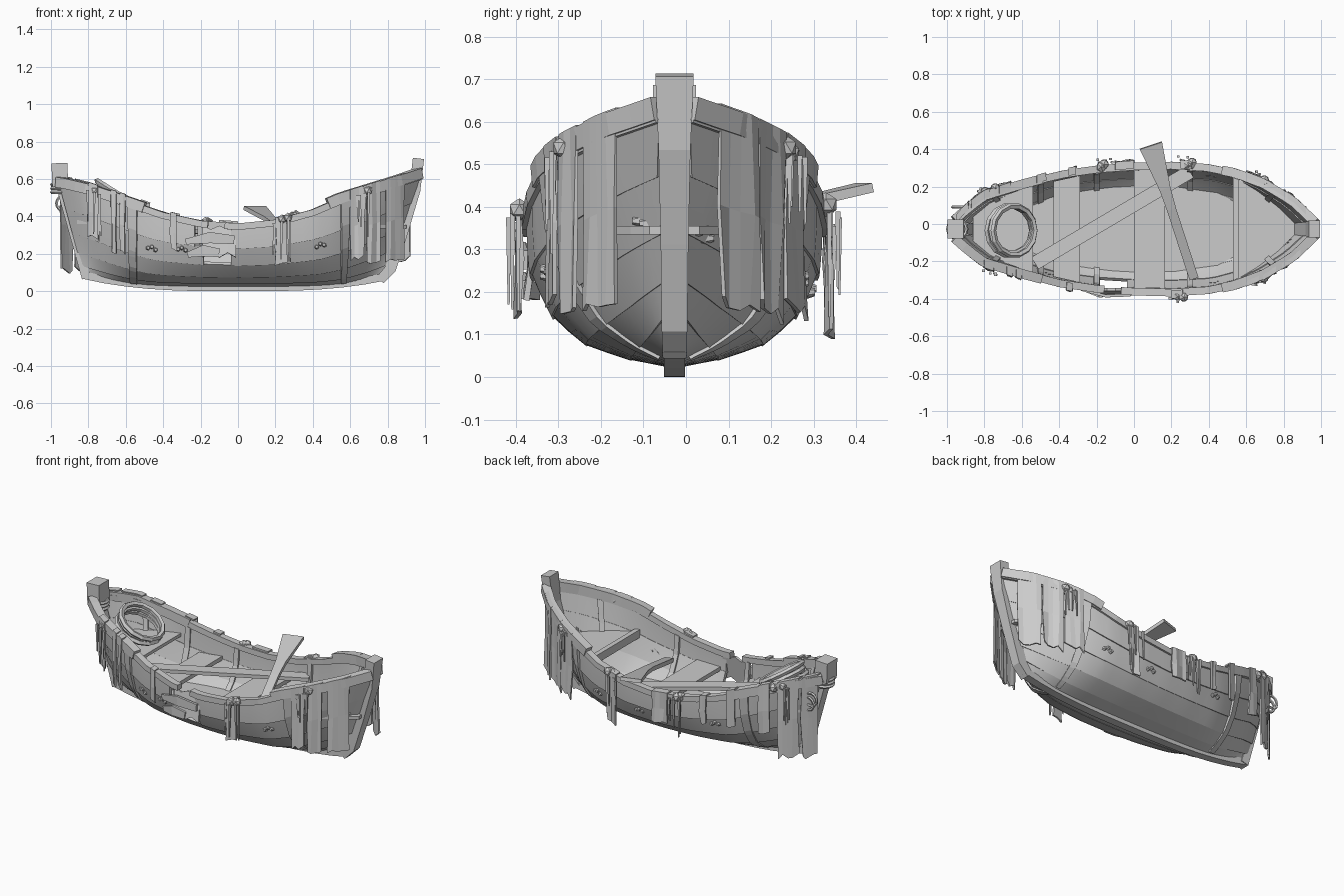
import bpy, math, random
from mathutils import Vector

random.seed(4)
cube = bpy.data.objects.get("Cube")
if cube:
    bpy.data.objects.remove(cube)

wood = bpy.data.materials.new("weathered_grey")
wood.use_nodes = True
GREY = (0.6, 0.6, 0.6, 1)
wood.diffuse_color = GREY
wood.node_tree.nodes["Principled BSDF"].inputs["Base Color"].default_value = GREY
MID = -0.027


def make(name, verts, faces, solid=0.0, smooth=False):
    me = bpy.data.meshes.new(name)
    me.from_pydata([tuple(v) for v in verts], [], faces)
    me.materials.append(wood)
    if smooth:
        me.shade_smooth()
    ob = bpy.data.objects.new(name, me)
    bpy.context.collection.objects.link(ob)
    if solid:
        m = ob.modifiers.new("thickness", "SOLIDIFY")
        m.thickness, m.offset = solid, 0
    if smooth:
        m = ob.modifiers.new("crisp_edges", "EDGE_SPLIT")
        m.split_angle = math.radians(30)
    return ob


def grid(name, rows, solid=0.0, skip=None, smooth=False):
    n = len(rows[0])
    faces = [(r * n + c, r * n + c + 1, (r + 1) * n + c + 1, (r + 1) * n + c)
             for r in range(len(rows) - 1) for c in range(n - 1)
             if not (skip and skip(r, c))]
    return make(name, [p for r in rows for p in r], faces, solid, smooth)


def sweep(name, path, sizes, side=None):
    """Box section along a path; sizes holds one (width, height) or one per point."""
    path = [Vector(p) for p in path]
    if len(sizes) == 1:
        sizes = sizes * len(path)
    verts, faces, n = [], [], len(path)
    for i, p in enumerate(path):
        d = (path[min(i + 1, n - 1)] - path[max(i - 1, 0)]).normalized()
        s = Vector(side).normalized() if side else d.cross(Vector((0, 0, 1))).normalized()
        up = s.cross(d).normalized()
        w, h = sizes[i]
        verts += [p + s * w / 2 * a + up * h / 2 * b
                  for a, b in ((-1, -1), (1, -1), (1, 1), (-1, 1))]
    for i in range(n - 1):
        faces += [(4 * i + k, 4 * i + (k + 1) % 4, 4 * i + 4 + (k + 1) % 4, 4 * i + 4 + k)
                  for k in range(4)]
    faces += [(3, 2, 1, 0), tuple(range(4 * n - 4, 4 * n))]
    return make(name, verts, faces)


def lerp(table, x, k):
    for a, b in zip(table, table[1:]):
        if x <= b[0]:
            f = max(0, (x - a[0]) / (b[0] - a[0]))
            return a[k] + (b[k] - a[k]) * f
    return table[-1][k]


# Hull lines: position, half width, sheer height
LINES = [(-.95, .045, .575), (-.9, .1, .565), (-.8, .175, .54), (-.6, .235, .475), (-.4, .288, .405),
         (-.2, .318, .36), (0, .333, .345), (.2, .338, .365), (.4, .325, .42), (.55, .293, .485),
         (.7, .235, .53), (.85, .145, .575), (.97, .03, .615)]
FULL = [(0, 0), (.065, .31), (.17, .61), (.37, .83), (.66, .97), (1, 1)]
SHARP = [(0, 0), (.13, .2), (.28, .42), (.5, .66), (.76, .86), (1, 1)]


def hull(x, t, side, out=0.0):
    """Point on the hull side at station x, row t (0 keel, 5 sheer)."""
    w, top = lerp(LINES, x, 1), lerp(LINES, x, 2)
    v = min(1, max(0, (abs(x) - .45) / .5))
    i = min(int(t), 4)
    f = t - i
    g, b = [(FULL[i][j] * (1 - v) + SHARP[i][j] * v) * (1 - f)
            + (FULL[i + 1][j] * (1 - v) + SHARP[i + 1][j] * v) * f for j in (0, 1)]
    rake = max(0, abs(x) - .55) * (.33 if x < 0 else -.45)
    zk = .03 + .06 * abs(x) ** 3
    return Vector((x + rake * (1 - g), MID + side * (w * b + out), zk + (top - zk) * g))


def span(a, b, n):
    return [a + (b - a) * i / n for i in range(n + 1)]


XS = span(-.95, .97, 40)
SIDES = ((-1, "right"), (1, "left"))

# Lapped planking, with a broken hole in the front side
for side, word in SIDES:
    for k in range(5):
        rows = [[hull(x, k + f, side, .008 * (1 - f) * (k > 0)) for x in XS]
                for f in (-.12 * (k > 0), .5, 1)]
        hole = (lambda r, c, k=k: -.28 + .03 * (5 - k) < XS[c] < -.04 - .02 * r) \
            if side < 0 and k > 2 else None
        grid(f"{word}_strake_{k + 1}", rows, .02, hole, True)
    # Rails and raised end caps
    parts = [(-.95, -.16), (-.07, .97)] if side < 0 else [(-.95, .97)]
    for i, (a, b) in enumerate(parts):
        sweep(f"{word}_rail_{i + 1}", [hull(x, 5, side, .002) for x in span(a, b, 20)], [(.04, .035)])
    for a, b, end, lift in ((-.96, -.5, "stern", .008), (.48, .97, "bow", .016)):
        sweep(f"{word}_{end}_cap", [hull(x, 5, side, .004) + Vector((0, 0, lift))
                                    for x in span(a, b, 9)], [(.05, .055)])
    # Outer straps and inner ribs
    for x, end in ((-.565, "stern"), (.575, "bow")):
        grid(f"{word}_{end}_strap", [[hull(x + d, t, side, .018) for d in (-.025, .025)]
                                     for t in span(.2, 5, 15)], .02)
    for i, x in enumerate((-.75, -.5, -.2, .3, .75)):
        grid(f"{word}_rib_{i + 1}", [[hull(x + d, t, side, -.014) for d in (-.015, .015)]
                                     for t in span(2, 4.9, 9)], .015)

# Keel and end posts
sweep("keel", [(x, MID, .02 + .06 * abs(x / .8) ** 3) for x in span(-.83, .79, 14)],
      [(.05, .04)], (0, -1, 0))
sweep("bow_post", [(.76, MID, .06), (.815, MID, .12), (.88, MID, .32), (.945, MID, .54), (.965, MID, .71)],
      [(.055, .05), (.06, .06), (.065, .06), (.075, .06), (.09, .06)], (0, -1, 0))
sweep("stern_post", [(-.81, MID, .07), (-.86, MID, .25), (-.93, MID, .5), (-.95, MID, .58)],
      [(.06, .05)], (0, 1, 0))
sweep("stern_post_head", [(-.95, MID, .56), (-.955, MID, .685)], [(.1, .085)], (0, 1, 0))


def row_at(x, z):
    return min(span(0, 5, 60), key=lambda t: abs(hull(x, t, 1).z - z))


def deck(name, a, b, z, n=1, thick=.025):
    """Cross boards reaching both hull sides at height z."""
    pts = [(x, max(.01, hull(x, row_at(x, z), 1).y - MID - .01)) for x in span(a, b, n)]
    grid(name, [[(x, MID - w, z), (x, MID + w, z)] for x, w in pts], thick)


# Floor, seats and end decks
deck("floor", -.56, .56, .115, 10, .012)
deck("stern_seat", -.43, -.29, .27)
deck("middle_seat", 0, .165, .25)
deck("bow_seat_edge", .53, .56, .345, 1, .05)
deck("bow_deck", .56, .9, .345, 6, .02)
deck("stern_deck", -.86, -.54, .37, 6, .02)

# Loose diagonal plank and oar
sweep("loose_plank", [(-.53, -.21, .33), (.3, .28, .3)], [(.075, .022)])
sweep("oar", [(.32, -.29, .24), (.2, .08, .36), (.165, .19, .39), (.09, .42, .445)],
      [(.05, .025), (.05, .025), (.06, .025), (.125, .022)])


def ring(name, c, r, thick, tilt=0.0, upright=False):
    bpy.ops.mesh.primitive_torus_add(location=c, major_radius=r, minor_radius=thick,
                                     major_segments=14, minor_segments=5,
                                     rotation=(math.pi / 2 if upright else 0, tilt, 0))
    ob = bpy.context.object
    ob.name = name
    ob.data.materials.append(wood)


# Coiled rope leaning at the stern, small loops and lashings on the post
for i in range(3):
    ring(f"rope_coil_{i + 1}", (-.665 + .012 * i, -.035 + .006 * (i % 2), .475 + .022 * i),
         .132 - .006 * (i % 2), .016, .5 + .06 * (i - 1))
for i in range(2):
    ring(f"rope_loop_{i + 1}", (-.93 + .02 * i, .09, .47 - .03 * i), .04, .008, .3 * i, True)
for i in range(3):
    ring(f"post_lashing_{i + 1}", (-.945, MID, .53 + .02 * i), .05, .01)


def hang(name, a, b, side, length):
    """Ragged strip folded over the rail and hanging straight down."""
    n = max(2, round(abs(b - a) / .025))
    tops = [hull(x, 5, side, .03) for x in span(a, b, n)]
    up = Vector((0, 0, .024 if abs(a) < .5 else .04))
    rows = [[hull(x, 5, side, -.01) + up for x in span(a, b, n)], [p + up for p in tops]]
    for f in (.45, 1):
        rows.append([p + Vector((random.uniform(-.006, .006), side * random.uniform(-.008, .008),
                                 -length * f * (random.uniform(.92, 1) if f == 1 else 1))) for p in tops])
    grid(name, rows, .01)


# Hanging strips: start, end, side, drop
STRIPS = [(.6, .67, -1, .35), (.69, .76, -1, .39), (.79, .89, -1, .42),
          (.6, .70, 1, .37), (.71, .81, 1, .41), (.82, .92, 1, .43), (.2, .26, -1, .23),
          (.25, .31, 1, .29), (-.8, -.75, -1, .25), (-.68, -.65, -1, .3), (-.63, -.6, -1, .28),
          (-.36, -.33, -1, .18), (-.1, .0, 1, .17), (-.35, -.31, 1, .16), (-.52, -.47, 1, .2),
          (-.72, -.66, 1, .27), (-.87, -.77, 1, .45), (-.95, -.885, 1, .48)]
for i, (a, b, side, drop) in enumerate(STRIPS):
    hang(f"hanging_strip_{i + 1}", a, b, side, drop)

# Thin dangling threads and knotted clumps on the rail
for j, (x, side) in enumerate(((.23, -1), (.27, 1), (-.78, -1), (-.78, 1), (.66, -1), (.66, 1), (-.15, 1))):
    for i in range(5):
        p = hull(x + random.uniform(-.05, .05), 5, side, random.uniform(.03, .055))
        q = p + Vector((random.uniform(-.01, .01), 0, -random.uniform(.12, .28)))
        sweep(f"thread_{j + 1}_{i + 1}", [p, q], [(.014, .012), (.006, .005)], (1, 0, 0))
    for i in range(4):
        p = hull(x + random.uniform(-.04, .04), 5, side, random.uniform(0, .035))
        bpy.ops.mesh.primitive_ico_sphere_add(subdivisions=1, radius=random.uniform(.018, .03),
                                              location=p + Vector((0, 0, .01)))
        bpy.context.object.name = f"knot_{j + 1}_{i + 1}"
        bpy.context.object.data.materials.append(wood)

# Loose splintered boards at the hole
grid("loose_panel", [[(x, -.35, .35 - .02 * (i % 2)), (x, -.375, .18 + .025 * (i % 2))]
                     for i, x in enumerate(span(-.19, -.01, 4))], .014)
for i, (a, b, z) in enumerate(((-.28, -.02, .275), (-.27, -.1, .205))):
    sweep(f"splinter_{i + 1}", [(a, -.35, z - .01), ((a + b) / 2, -.385, z + .012), (b, -.38, z)],
          [(.015, .03), (.015, .06), (.015, .045)], (0, -1, 0))

# Shell clusters on the hull
for i, (x, t, side) in enumerate(((-.48, 3.4, -1), (.42, 3.5, -1), (.88, 3.2, -1), (-.32, 3.6, -1),
                                  (.4, 3.4, 1), (.1, 3.5, 1), (.9, 3, 1), (-.4, 3.6, 1))):
    for k in range(3):
        bpy.ops.mesh.primitive_cone_add(vertices=6, radius1=.018, radius2=.008, depth=.03,
                                        location=hull(x + .02 * k, t + .1 * (k % 2), side, .012),
                                        rotation=(-side * math.pi / 2, 0, 0))
        bpy.context.object.name = f"shell_{i + 1}_{k + 1}"
        bpy.context.object.data.materials.append(wood)
